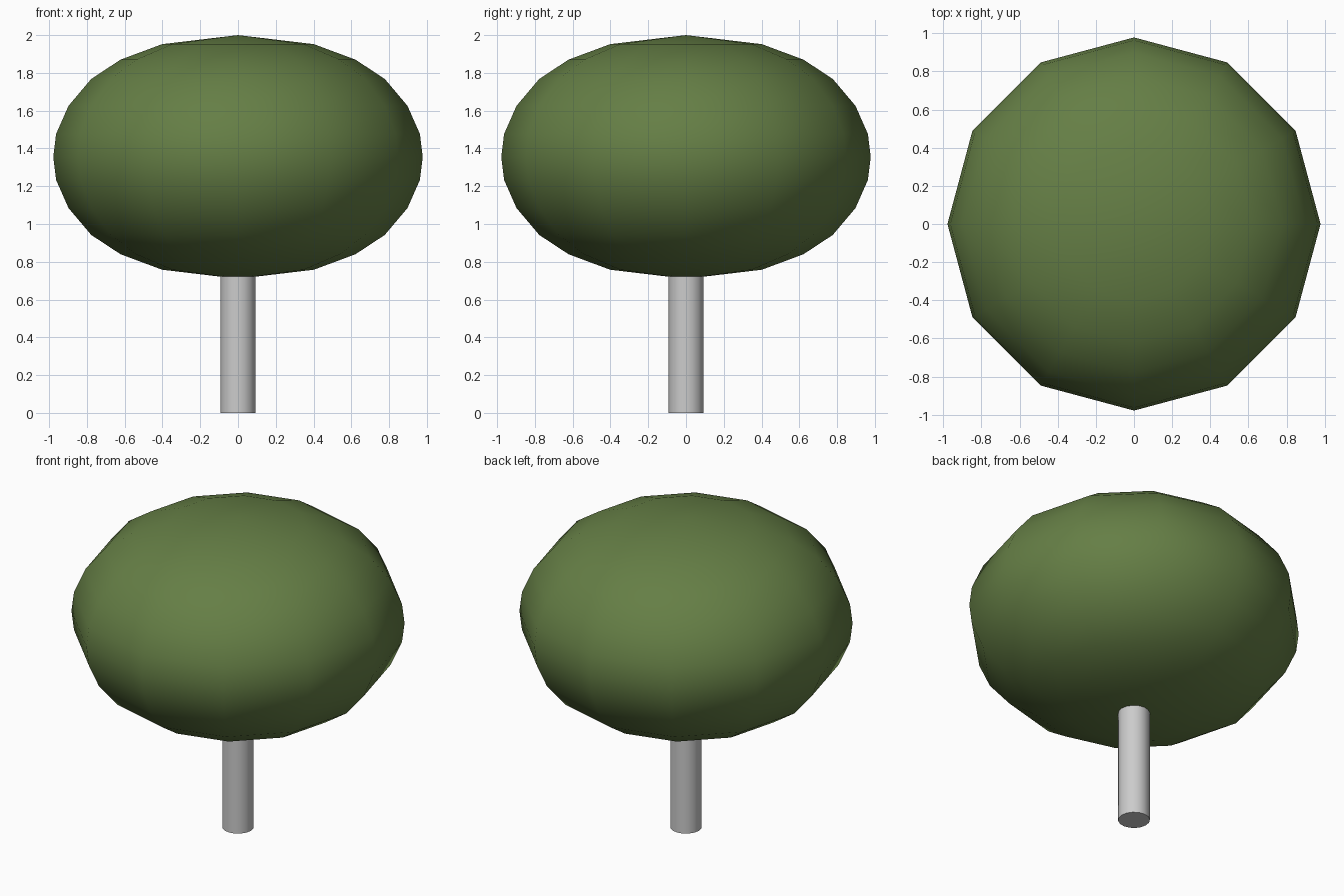
import bpy, bmesh, math

if "Cube" in bpy.data.objects:
    bpy.data.objects.remove(bpy.data.objects["Cube"])


def lathe(name, profile, sides, angle):
    """Revolve (radius, z) points around z; radius 0 makes a pole."""
    bm = bmesh.new()
    rings = []
    for r, z in profile:
        if r == 0:
            rings.append([bm.verts.new((0, 0, z))] * sides)
        else:
            rings.append([bm.verts.new((r * math.cos(math.tau * i / sides),
                                        r * math.sin(math.tau * i / sides), z))
                          for i in range(sides)])
    for low, high in zip(rings, rings[1:]):
        for i in range(sides):
            j = (i + 1) % sides
            corners = list(dict.fromkeys((low[i], low[j], high[j], high[i])))
            bm.faces.new(corners)
    bmesh.ops.recalc_face_normals(bm, faces=bm.faces)
    mesh = bpy.data.meshes.new(name)
    bm.to_mesh(mesh)
    bm.free()
    obj = bpy.data.objects.new(name, mesh)
    bpy.context.collection.objects.link(obj)
    bpy.ops.object.select_all(action='DESELECT')
    obj.select_set(True)
    bpy.context.view_layer.objects.active = obj
    bpy.ops.object.shade_smooth_by_angle(angle=math.radians(angle))
    return obj


# Trunk
lathe("trunk", [(0, 0), (0.093, 0), (0.093, 0.76), (0, 0.76)], 16, 40)

# Leaf crown: upper half of the outline, mirrored below its widest ring
mid = 1.355
upper = [(0.978, 0), (0.963, 0.122), (0.897, 0.271), (0.777, 0.413),
         (0.622, 0.515), (0.402, 0.597), (0, 0.645)]
outline = [(r, mid - h) for r, h in reversed(upper[1:])]
outline += [(r, mid + h) for r, h in upper]
crown = lathe("leaf_crown", outline, 12, 60)

green = bpy.data.materials.new("leaf_green")
green.diffuse_color = (0.13, 0.21, 0.06, 1)
green.use_nodes = True
green.node_tree.nodes["Principled BSDF"].inputs["Base Color"].default_value = green.diffuse_color
crown.data.materials.append(green)
